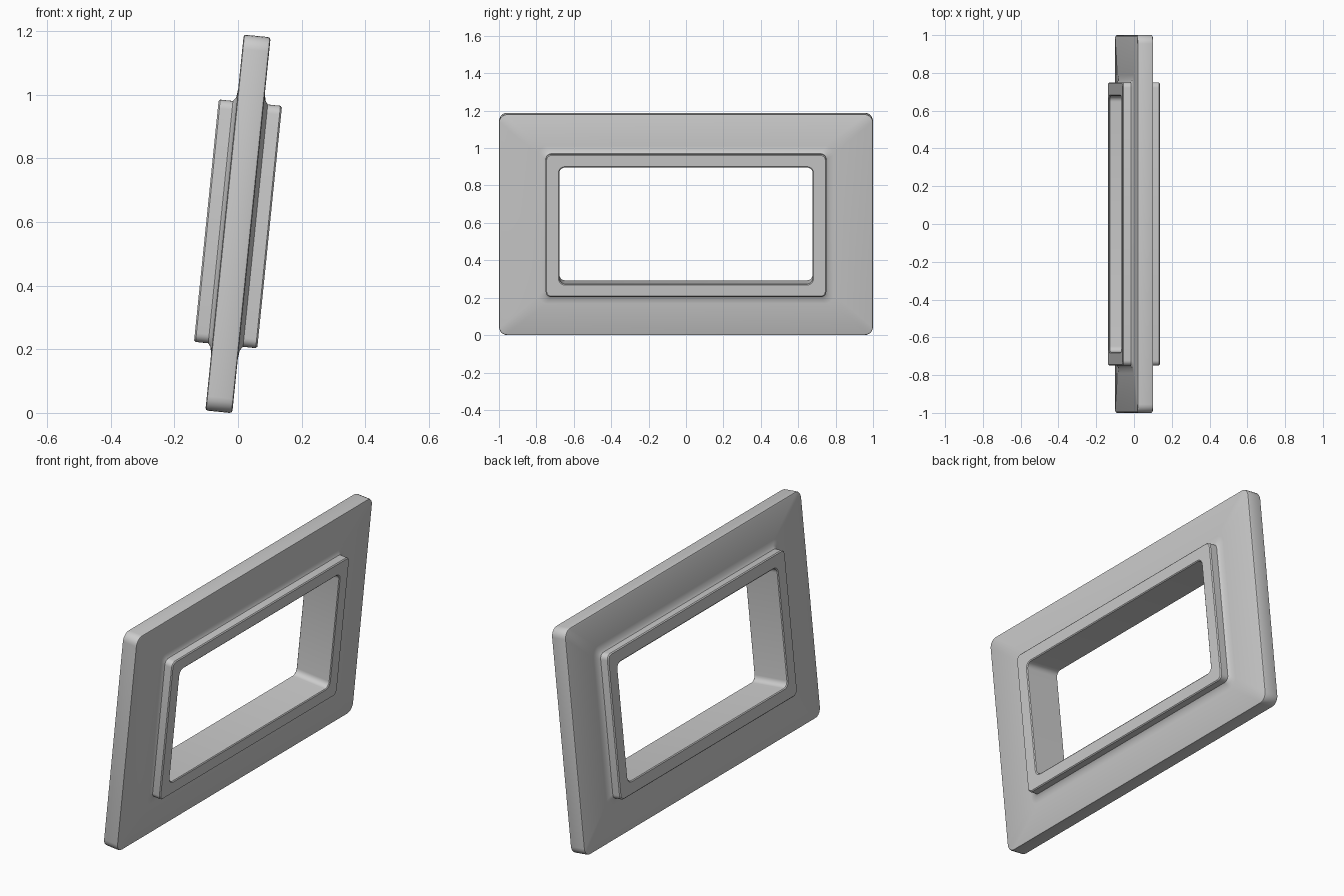
import bpy, bmesh, math
from mathutils import Matrix

if "Cube" in bpy.data.objects:
    bpy.data.objects.remove(bpy.data.objects["Cube"])

SEG = 5                       # segments per rounded corner
TILT = math.radians(5.83)     # frame leans towards +x


def rounded_ring(bm, hy, hz, r, x):
    """Rounded rectangle loop of half-sizes hy, hz at depth x."""
    ring = []
    for i, (sy, sz) in enumerate(((1, 1), (-1, 1), (-1, -1), (1, -1))):
        for k in range(SEG + 1):
            a = math.pi / 2 * (i + k / SEG)
            ring.append(bm.verts.new((x, sy * (hy - r) + r * math.cos(a),
                                      sz * (hz - r) + r * math.sin(a))))
    return ring


# Half cross-section from outer rim to opening: half y, half z, corner radius, depth
half = [
    (1.000, 0.594, 0.045, 0.034),   # outer rim
    (0.998, 0.592, 0.043, 0.040),
    (0.992, 0.586, 0.038, 0.0425),
    (0.790, 0.423, 0.045, 0.0425),  # fillet against the inner lip
    (0.762, 0.395, 0.035, 0.046),
    (0.750, 0.383, 0.028, 0.055),
    (0.750, 0.383, 0.028, 0.095),   # raised inner lip
    (0.745, 0.378, 0.025, 0.100),
    (0.682, 0.318, 0.034, 0.100),
    (0.677, 0.313, 0.030, 0.096),   # opening
]
profile = half + [(y, z, r, -x) for y, z, r, x in reversed(half)]

# Loft the closed cross-section around the frame
bm = bmesh.new()
rings = [rounded_ring(bm, *p) for p in profile]
n = len(rings[0])
for a, b in zip(rings, rings[1:] + rings[:1]):
    for i in range(n):
        j = (i + 1) % n
        bm.faces.new((a[i], a[j], b[j], b[i]))
bmesh.ops.recalc_face_normals(bm, faces=bm.faces)

# Lean the frame and stand it on the ground
bm.transform(Matrix.Rotation(TILT, 4, 'Y'))
bm.transform(Matrix.Translation((0, 0, -min(v.co.z for v in bm.verts))))

mesh = bpy.data.meshes.new("window_frame")
bm.to_mesh(mesh)
bm.free()
frame = bpy.data.objects.new("window_frame", mesh)
bpy.context.collection.objects.link(frame)
bpy.context.view_layer.objects.active = frame
frame.select_set(True)
bpy.ops.object.shade_smooth_by_angle(angle=math.radians(30))
